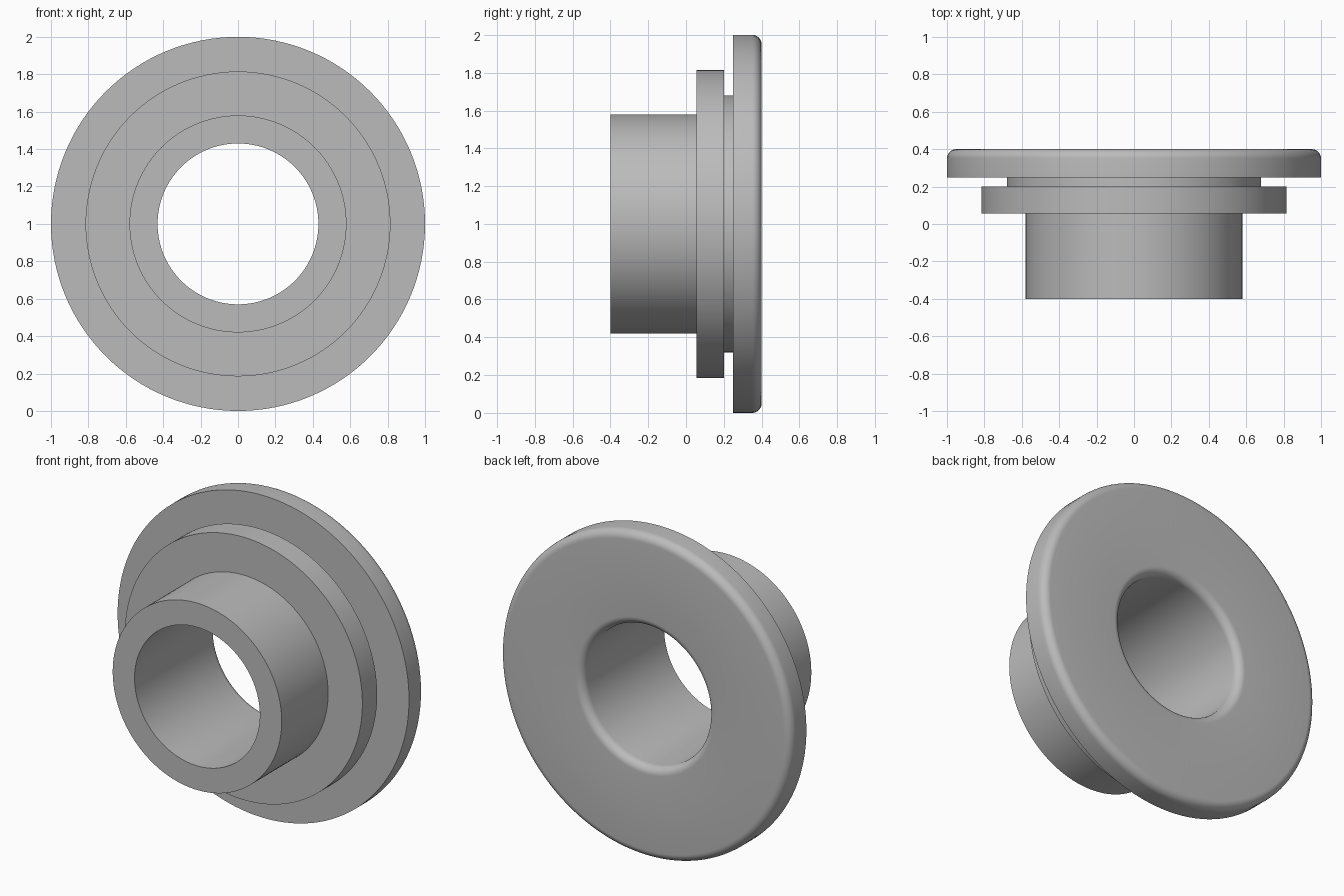
import bpy
import bmesh
import math
from mathutils import Matrix, Vector

cube = bpy.data.objects.get("Cube")
if cube:
    bpy.data.objects.remove(cube, do_unlink=True)

SEGMENTS = 128
FILLET = 0.05
BORE, SLEEVE, COLLAR, GROOVE, FLANGE = 0.43, 0.58, 0.815, 0.68, 1.0
FRONT, BACK = -0.4, 0.4

grey = bpy.data.materials.new("plain grey")
grey.use_nodes = True
colour = (0.5, 0.5, 0.5, 1)
grey.diffuse_color = colour
grey.node_tree.nodes["Principled BSDF"].inputs["Base Color"].default_value = colour


def fillet(radius, start, steps=8):
    """Quarter-round points for an edge at the back, centred on the given radius."""
    turn = math.pi / 2
    return [(radius + FILLET * math.cos(start + turn * i / steps),
             BACK - FILLET + FILLET * math.sin(start + turn * i / steps))
            for i in range(steps + 1)]


# Closed section of the bushing as (radius, y)
profile = [
    (BORE, FRONT), (SLEEVE, FRONT),        # sleeve
    (SLEEVE, 0.055), (COLLAR, 0.055),      # collar
    (COLLAR, 0.2), (GROOVE, 0.2),          # groove
    (GROOVE, 0.248), (FLANGE, 0.248),      # flange
]
profile += fillet(FLANGE - FILLET, 0)
profile += fillet(BORE + FILLET, math.pi / 2)

# Revolve the section around the y axis
bm = bmesh.new()
rings = []
for i in range(SEGMENTS):
    spin = Matrix.Rotation(math.tau * i / SEGMENTS, 3, 'Y')
    rings.append([bm.verts.new(spin @ Vector((r, y, 0)) + Vector((0, 0, 1)))
                  for r, y in profile])
for i, ring in enumerate(rings):
    after = rings[(i + 1) % SEGMENTS]
    for j in range(len(profile)):
        k = (j + 1) % len(profile)
        bm.faces.new((ring[j], ring[k], after[k], after[j]))
bmesh.ops.recalc_face_normals(bm, faces=bm.faces)

mesh = bpy.data.meshes.new("flanged_bushing")
bm.to_mesh(mesh)
bm.free()
mesh.materials.append(grey)
bushing = bpy.data.objects.new("flanged_bushing", mesh)
bpy.context.collection.objects.link(bushing)

# Smooth round walls, crisp steps
bpy.ops.object.select_all(action='DESELECT')
bushing.select_set(True)
bpy.context.view_layer.objects.active = bushing
bpy.ops.object.shade_smooth_by_angle(angle=math.radians(30))
